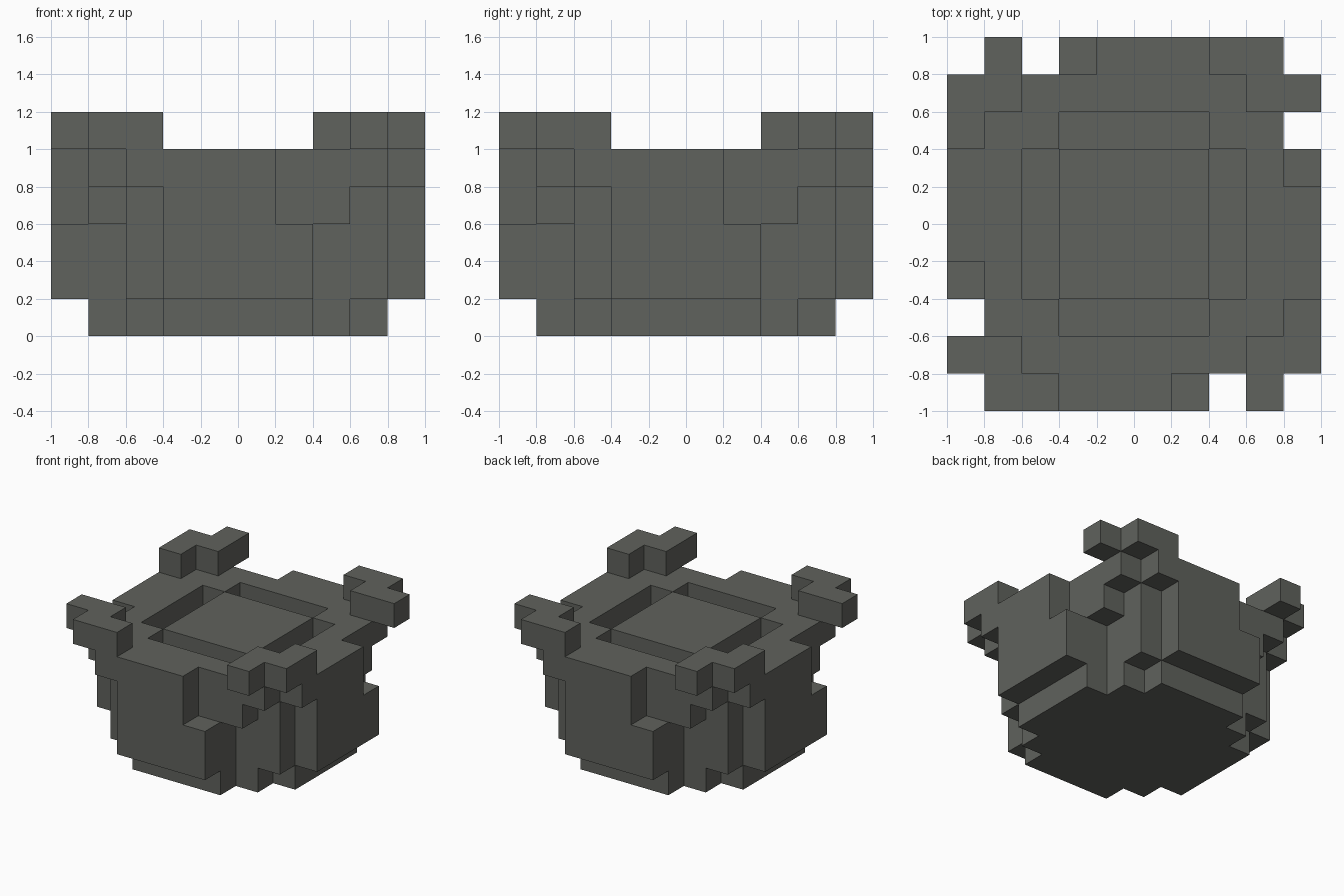
import bpy
import bmesh
from mathutils import Vector

if "Cube" in bpy.data.objects:
    bpy.data.objects.remove(bpy.data.objects["Cube"])

CELL = 0.2   # block size
N = 10       # blocks across the footprint

stone = bpy.data.materials.new("dark_grey_stone")
stone.diffuse_color = (0.117, 0.122, 0.109, 1.0)
stone.use_nodes = True
stone.node_tree.nodes["Principled BSDF"].inputs["Base Color"].default_value = stone.diffuse_color


def blocks(x, y, z):
    """Inclusive block ranges, repeated by quarter turns about the centre."""
    cells = set()
    for i in range(x[0], x[1] + 1):
        for j in range(y[0], y[1] + 1):
            a, b = i, j
            for _ in range(4):
                cells |= {(a, b, k) for k in range(z[0], z[1] + 1)}
                a, b = N - 1 - b, a
    return cells


# stepped octagonal foot
foot = blocks((2, 7), (2, 7), (0, 0)) | blocks((3, 6), (1, 1), (0, 0))

# body core with a thick wall on each side
body = blocks((2, 7), (2, 7), (1, 4)) | blocks((3, 6), (1, 1), (1, 4))
# raised side panels, each with a notch cut in its upper end
body |= blocks((3, 5), (0, 0), (1, 4)) | blocks((6, 6), (0, 0), (1, 2))
# corner posts and the stepped brackets below the horns
body |= blocks((8, 8), (2, 2), (1, 4)) | blocks((7, 7), (1, 1), (3, 4))
body |= blocks((8, 8), (1, 1), (4, 4)) | blocks((9, 9), (2, 2), (4, 4))
# groove around the square lid
body -= blocks((3, 6), (2, 2), (4, 4))

# zigzag horn on each corner
horns = blocks((8, 8), (0, 1), (5, 5)) | blocks((9, 9), (1, 2), (5, 5))

solid = foot | body | horns


def skin(name, cells):
    """Mesh only the outer faces of a group of blocks."""
    bm = bmesh.new()
    verts = {}

    def vert(p):
        if p not in verts:
            verts[p] = bm.verts.new(((p[0] - N / 2) * CELL, (p[1] - N / 2) * CELL, p[2] * CELL))
        return verts[p]

    for c in sorted(cells):
        for axis in range(3):
            for side in (0, 1):
                step = [0, 0, 0]
                step[axis] = 2 * side - 1
                if tuple(c[n] + step[n] for n in range(3)) in solid:
                    continue
                u, v = (axis + 1) % 3, (axis + 2) % 3
                ring = []
                for du, dv in ((0, 0), (1, 0), (1, 1), (0, 1)):
                    p = list(c)
                    p[axis] += side
                    p[u] += du
                    p[v] += dv
                    ring.append(vert(tuple(p)))
                bm.faces.new(ring if side else ring[::-1])
    mesh = bpy.data.meshes.new(name)
    bm.to_mesh(mesh)
    bm.free()
    mesh.materials.append(stone)
    bpy.context.collection.objects.link(bpy.data.objects.new(name, mesh))


skin("foot", foot)
skin("body", body)
skin("corner_horns", horns)
